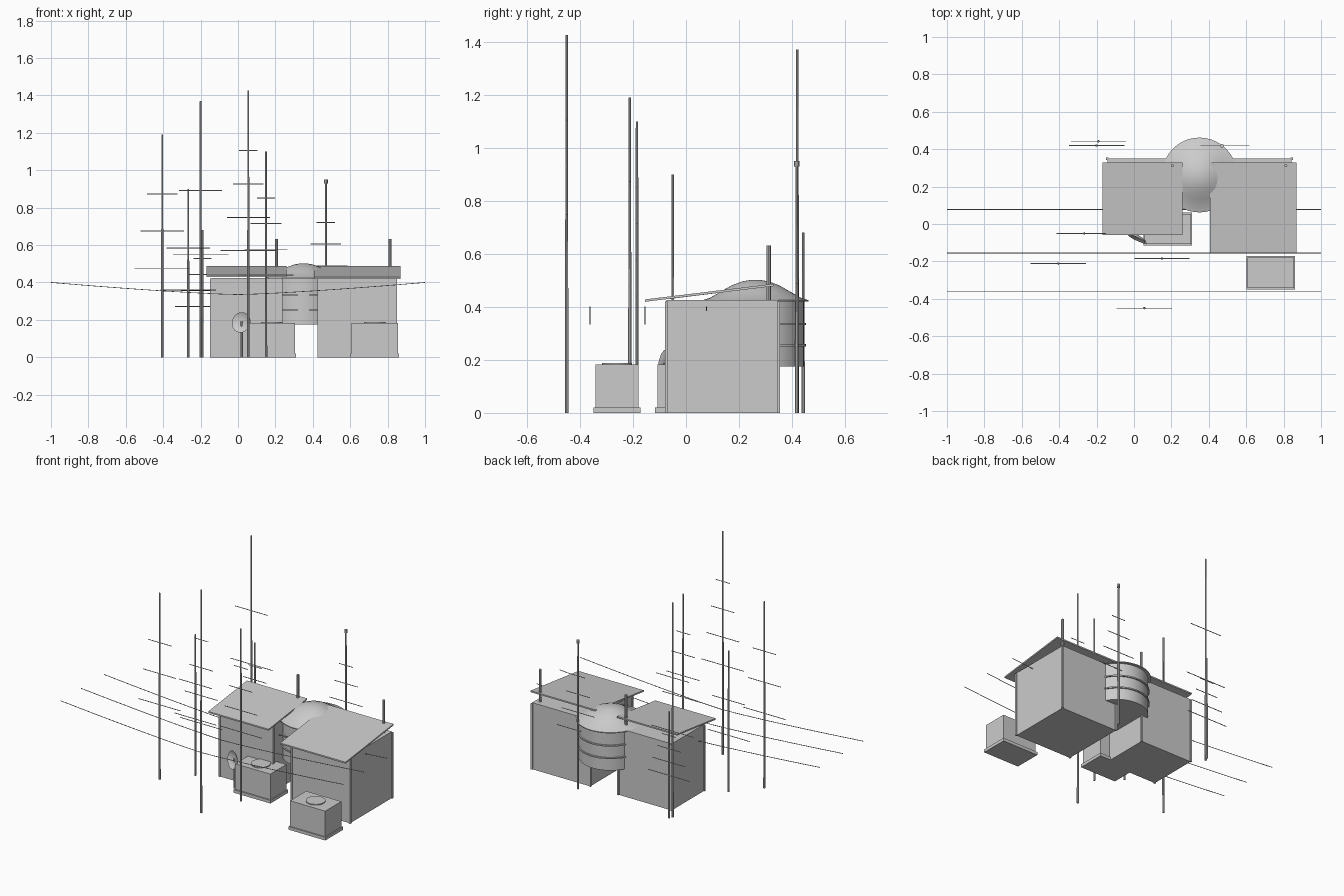
import bpy, bmesh, math
from mathutils import Vector

if "Cube" in bpy.data.objects:
    bpy.data.objects.remove(bpy.data.objects["Cube"])


def mesh_object(name, bm):
    me = bpy.data.meshes.new(name)
    bmesh.ops.recalc_face_normals(bm, faces=bm.faces)
    bm.to_mesh(me)
    bm.free()
    ob = bpy.data.objects.new(name, me)
    bpy.context.collection.objects.link(ob)
    return ob


def smooth(ob):
    bpy.ops.object.select_all(action='DESELECT')
    bpy.context.view_layer.objects.active = ob
    ob.select_set(True)
    bpy.ops.object.shade_smooth_by_angle(angle=math.radians(35))


def box(name, x0, x1, y0, y1, z0, z1):
    bm = bmesh.new()
    bmesh.ops.create_cube(bm, size=1)
    for v in bm.verts:
        v.co = (x0 if v.co.x < 0 else x1, y0 if v.co.y < 0 else y1, z0 if v.co.z < 0 else z1)
    return mesh_object(name, bm)


def rod(name, a, b, r1, r2=None, sides=8):
    a, b = Vector(a), Vector(b)
    bm = bmesh.new()
    bmesh.ops.create_cone(bm, cap_ends=True, segments=sides, radius1=r1,
                          radius2=r1 if r2 is None else r2, depth=(b - a).length)
    ob = mesh_object(name, bm)
    ob.location = (a + b) / 2
    ob.rotation_euler = (b - a).to_track_quat('Z', 'Y').to_euler()
    return ob


def lathe(name, profile, loc, sides=40):
    bm = bmesh.new()
    vs = [bm.verts.new((r, 0, z)) for r, z in profile]
    es = [bm.edges.new(p) for p in zip(vs, vs[1:])]
    bmesh.ops.spin(bm, geom=vs + es, axis=(0, 0, 1), cent=(0, 0, 0),
                   angle=math.tau, steps=sides)
    bmesh.ops.remove_doubles(bm, verts=bm.verts, dist=1e-4)
    ob = mesh_object(name, bm)
    ob.location = loc
    smooth(ob)
    return ob


# Houses: walls, corner boards and a thin tilted roof slab
def house(name, x0, x1, y0, y1, roof_front, z_front):
    box(name + "_walls", x0, x1, y0, y1, 0, 0.425)
    for i, x in enumerate((x0, x1)):
        for j, y in enumerate((y0, y1)):
            box(f"{name}_corner_board_{i}{j}", x - 0.006, x + 0.006, y - 0.006, y + 0.006, 0, 0.42)
    roof = box(name + "_roof", x0 - 0.025, x1 + 0.025, roof_front, 0.33, 0, 0.009)
    for v in roof.data.vertices:
        v.co.z += z_front if v.co.y < 0.2 else 0.478


house("left_house", -0.143, 0.233, 0.02, 0.349, -0.06, 0.43)
house("right_house", 0.432, 0.843, -0.074, 0.349, -0.155, 0.419)

# Roof flues
for i, (x, y) in enumerate(((0.205, 0.312), (0.812, 0.312))):
    rod(f"flue_{i}", (x, y, 0.41), (x, y, 0.632), 0.008)

# Raised round tank with hoops and bell-shaped cap
TX, TY = 0.35, 0.262
lathe("round_tank", [(0, 0.175), (0.183, 0.175), (0.183, 0.425), (0, 0.425)], (TX, TY, 0))
for i, z in enumerate((0.255, 0.335)):
    lathe(f"tank_hoop_{i}", [(0.18, z - 0.004), (0.191, z - 0.004), (0.191, z + 0.004),
                             (0.18, z + 0.004), (0.18, z - 0.004)], (TX, TY, 0))
lathe("tank_cap", [(0, 0.42), (0.2, 0.42), (0.2, 0.425), (0.17, 0.435), (0.13, 0.458),
                   (0.09, 0.481), (0.05, 0.496), (0.02, 0.501), (0, 0.502)], (TX, TY, 0))

# Utility boxes with plinth and round lid
for i, (x, y) in enumerate(((0.731, -0.26), (0.18, -0.027))):
    box(f"utility_plinth_{i}", x - 0.13, x + 0.13, y - 0.089, y + 0.089, 0, 0.02)
    box(f"utility_box_{i}", x - 0.124, x + 0.124, y - 0.081, y + 0.081, 0.02, 0.183)
    rod(f"utility_lid_{i}", (x, y, 0.18), (x, y, 0.189), 0.057, sides=24)

# Dish on a short mast
rod("dish_mast", (0.02, -0.065, 0), (0.02, -0.065, 0.19), 0.006)
dish = lathe("dish", [(0, 0), (0.025, 0.003), (0.045, 0.011), (0.055, 0.02),
                      (0.045, 0.014), (0.025, 0.006), (0, 0.003)], (0.025, -0.063, 0.183), 24)
dish.rotation_euler = Vector((-0.4, -0.85, 0.15)).to_track_quat('Z', 'Y').to_euler()

# Masts with evenly spaced crossbars, narrowing upward: x, y, height, bar count
masts = [(-0.405, -0.212, 1.19, 3), (-0.266, -0.05, 0.90, 2), (-0.2, 0.42, 1.37, 2),
         (0.055, -0.45, 1.425, 4), (0.15, -0.185, 1.10, 4), (0.47, 0.418, 0.93, 4),
         (-0.19, 0.442, 0.68, 4)]
for m, (x, y, h, n) in enumerate(masts):
    rod(f"mast_{m}", (x, y, 0), (x, y, h), 0.0065, 0.0045)
    for i in range(n):
        z, half = h * (0.4 + 0.5 * i / n), 0.148 - 0.033 * i
        rod(f"mast_{m}_crossbar_{i}", (x - half, y, z), (x + half, y, z), 0.0025, sides=6)
rod("mast_lamp", (0.47, 0.418, 0.93), (0.47, 0.418, 0.95), 0.01)

# Sagging wires
for w, y in enumerate((0.077, -0.155, -0.362)):
    cu = bpy.data.curves.new(f"wire_{w}", 'CURVE')
    cu.dimensions = '3D'
    cu.bevel_depth = 0.002
    cu.bevel_resolution = 1
    sp = cu.splines.new('POLY')
    sp.points.add(16)
    for i, p in enumerate(sp.points):
        x = -1 + i / 8
        p.co = (x, y, 0.335 + 0.065 * abs(x) ** 1.3, 1)
    bpy.context.collection.objects.link(bpy.data.objects.new(f"wire_{w}", cu))
